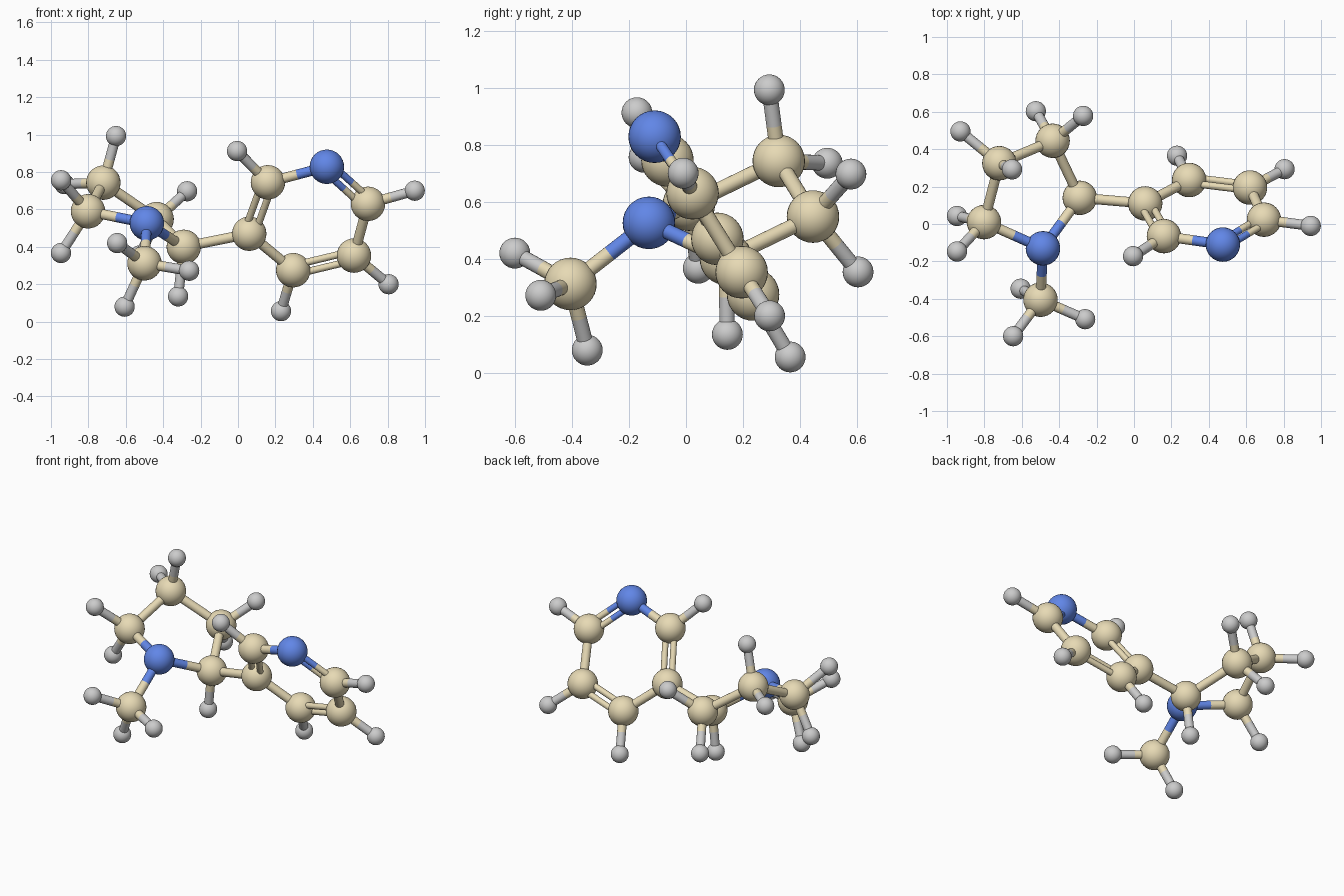
import bpy
from mathutils import Vector

if "Cube" in bpy.data.objects:
    bpy.data.objects.remove(bpy.data.objects["Cube"])


def material(name, rgb):
    m = bpy.data.materials.new(name)
    m.diffuse_color = (*rgb, 1)
    m.use_nodes = True
    m.node_tree.nodes["Principled BSDF"].inputs["Base Color"].default_value = m.diffuse_color
    return m


TAN = material("tan", (0.80, 0.70, 0.46))
BLUE = material("blue", (0.12, 0.24, 0.80))
# element: (ball radius, material, plain name)
KIND = {"C": (0.092, TAN, "carbon"), "N": (0.092, BLUE, "nitrogen"), "H": (0.054, None, "hydrogen")}

# atom centres: flat six-ring
ATOMS = {
    "C1": (0.06, 0.11, 0.47), "C2": (0.16, -0.065, 0.745), "N1": (0.475, -0.11, 0.828),
    "C3": (0.695, 0.023, 0.63), "C4": (0.62, 0.195, 0.353), "C5": (0.295, 0.235, 0.275),
    "H1": (-0.005, -0.172, 0.912), "H2": (0.945, -0.01, 0.70),
    "H3": (0.805, 0.293, 0.20), "H4": (0.23, 0.365, 0.056),
    # puckered five-ring
    "C6": (-0.29, 0.14, 0.40), "N2": (-0.487, -0.13, 0.526), "C7": (-0.802, 0.01, 0.59),
    "C8": (-0.72, 0.325, 0.743), "C9": (-0.435, 0.445, 0.548),
    "H5": (-0.32, 0.145, 0.135), "H6": (-0.946, 0.043, 0.367), "H7": (-0.946, -0.147, 0.756),
    "H8": (-0.652, 0.292, 0.992), "H9": (-0.928, 0.495, 0.735),
    "H10": (-0.272, 0.578, 0.697), "H11": (-0.525, 0.603, 0.354),
    # methyl group
    "C10": (-0.50, -0.405, 0.312),
    "H12": (-0.646, -0.60, 0.42), "H13": (-0.606, -0.346, 0.08), "H14": (-0.261, -0.509, 0.272),
}
P = {k: Vector(v) for k, v in ATOMS.items()}
SINGLE = ("C2-N1 C3-C4 C5-C1 C2-H1 C3-H2 C4-H3 C5-H4 C1-C6 C6-N2 N2-C7 C7-C8 C8-C9 C9-C6 "
          "C6-H5 C7-H6 C7-H7 C8-H8 C8-H9 C9-H10 C9-H11 N2-C10 C10-H12 C10-H13 C10-H14")
DOUBLE = "C1-C2 N1-C3 C4-C5"


def finish(name, mat):
    ob = bpy.context.object
    ob.name = name
    if mat:
        ob.data.materials.append(mat)
    bpy.ops.object.shade_smooth_by_angle()


def rod(name, a, b, r, mat):
    d = b - a
    bpy.ops.mesh.primitive_cylinder_add(vertices=20, radius=r, depth=d.length, location=(a + b) / 2,
                                        rotation=d.to_track_quat("Z", "Y").to_euler())
    finish(name, mat)


def bond(pair, r, shift=Vector()):
    # split where the visible gap between the two balls is halved
    ka, kb = pair.split("-")
    a, b = P[ka], P[kb]
    mid = (a + b) / 2
    (_, ma, na), (_, mb, nb) = KIND[ka[0]], KIND[kb[0]]
    if ma == mb:
        rod(f"{na}_bond", a + shift, b + shift, r, ma)
    else:
        rod(f"{na}_half_bond", a + shift, mid + shift, r, ma)
        rod(f"{nb}_half_bond", mid + shift, b + shift, r, mb)


# balls
for key, pos in P.items():
    radius, mat, label = KIND[key[0]]
    bpy.ops.mesh.primitive_uv_sphere_add(segments=32, ring_count=16, radius=radius, location=pos)
    finish(f"{label}_ball", mat)

# single bonds
for pair in SINGLE.split():
    bond(pair, 0.027)

# double bonds, spread within the ring plane
normal = (P["C2"] - P["C1"]).cross(P["C5"] - P["C1"]).normalized()
for pair in DOUBLE.split():
    ka, kb = pair.split("-")
    side = (P[kb] - P[ka]).cross(normal).normalized() * 0.029
    bond(pair, 0.019, side)
    bond(pair, 0.019, -side)
